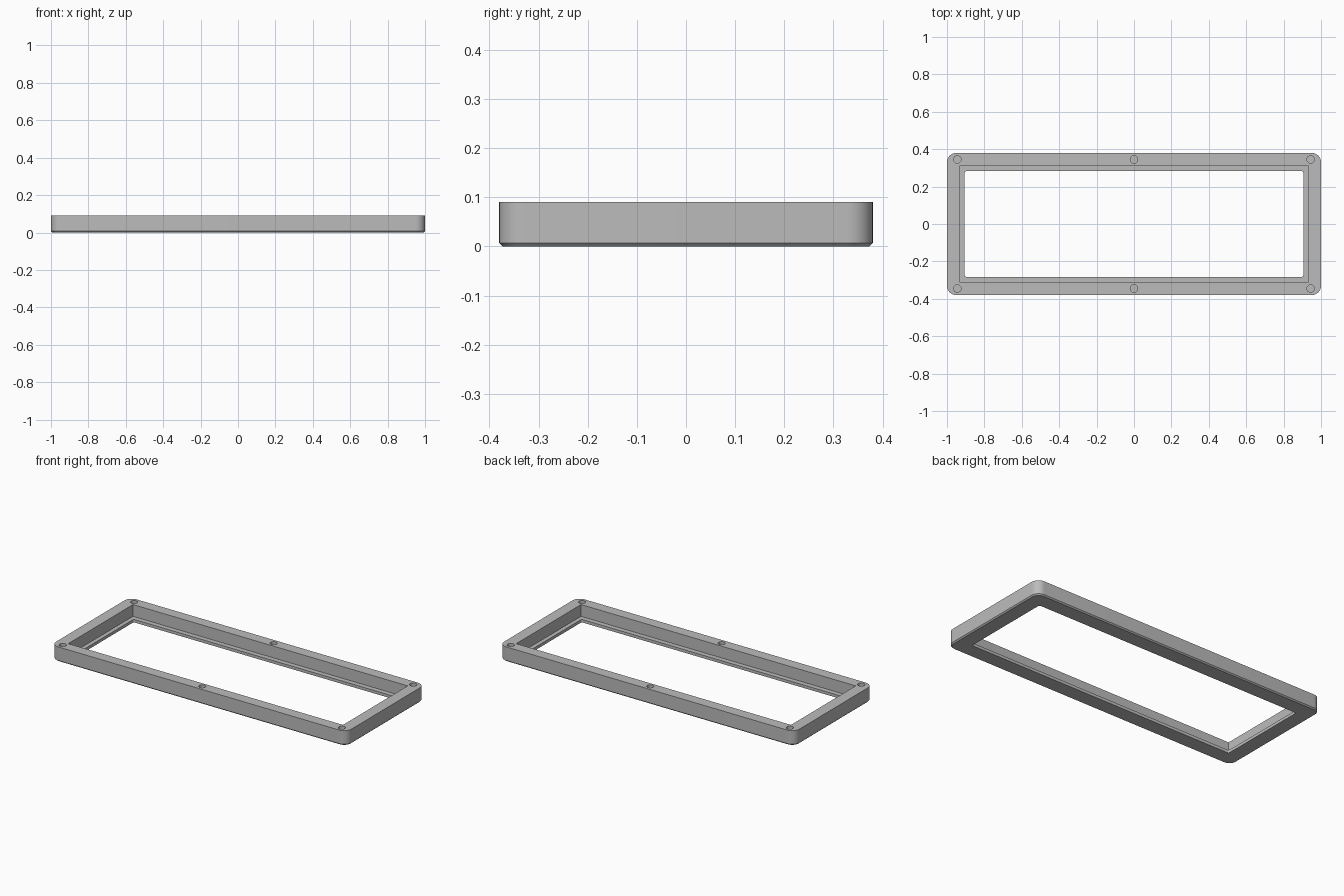
import bpy, bmesh
from math import sin, cos, pi

cube = bpy.data.objects.get("Cube")
if cube:
    bpy.data.objects.remove(cube, do_unlink=True)

HEIGHT, LIP, CHAMFER, STEPS = 0.09, 0.018, 0.007, 10

grey = bpy.data.materials.new("plain grey")
grey.use_nodes = True
colour = (0.5, 0.5, 0.5, 1)
grey.diffuse_color = colour
grey.node_tree.nodes["Principled BSDF"].inputs["Base Color"].default_value = colour


def rounded_ring(bm, hx, hy, radius, z):
    """Loop of vertices around a rounded rectangle."""
    ring = []
    for i, (sx, sy) in enumerate([(1, 1), (-1, 1), (-1, -1), (1, -1)]):
        for k in range(STEPS + 1):
            a = (i + k / STEPS) * pi / 2
            ring.append(bm.verts.new((sx * (hx - radius) + radius * cos(a),
                                      sy * (hy - radius) + radius * sin(a), z)))
    return ring


def finish(bm, name):
    bmesh.ops.recalc_face_normals(bm, faces=bm.faces)
    mesh = bpy.data.meshes.new(name)
    bm.to_mesh(mesh)
    bm.free()
    mesh.materials.append(grey)
    obj = bpy.data.objects.new(name, mesh)
    bpy.context.collection.objects.link(obj)
    return obj


# Frame: stepped cross-section swept around the rounded rectangle
bm = bmesh.new()
rings = [rounded_ring(bm, *r) for r in (
    (1 - CHAMFER, 0.38 - CHAMFER, 0.05 - CHAMFER, 0),   # bottom chamfer
    (1, 0.38, 0.05, CHAMFER),
    (1, 0.38, 0.05, HEIGHT),                            # outer wall
    (0.93, 0.313, 0.002, HEIGHT),                       # top rim
    (0.93, 0.313, 0.002, LIP),                          # recess wall
    (0.905, 0.283, 0.01, LIP),                          # inner lip
    (0.905, 0.283, 0.01, 0))]
for a, b in zip(rings, rings[1:] + rings[:1]):
    for i in range(len(a)):
        j = (i + 1) % len(a)
        bm.faces.new((a[i], a[j], b[j], b[i]))
frame = finish(bm, "frame")

# Blind screw holes in the top rim
bm = bmesh.new()
for x in (-0.945, 0, 0.945):
    for y in (-0.345, 0.345):
        made = bmesh.ops.create_cone(bm, cap_ends=True, segments=32, radius1=0.02,
                                     radius2=0.02, depth=0.08)
        bmesh.ops.translate(bm, verts=made["verts"], vec=(x, y, HEIGHT - 0.02))
cutter = finish(bm, "screw_hole_cutter")
cutter.hide_render = True

cut = frame.modifiers.new("screw holes", "BOOLEAN")
cut.object = cutter
cut.operation = "DIFFERENCE"
cut.solver = "EXACT"

bpy.ops.object.select_all(action="DESELECT")
frame.select_set(True)
bpy.context.view_layer.objects.active = frame
bpy.ops.object.modifier_apply(modifier=cut.name)
bpy.data.objects.remove(cutter, do_unlink=True)
bpy.ops.object.shade_smooth_by_angle(angle=pi / 6)
